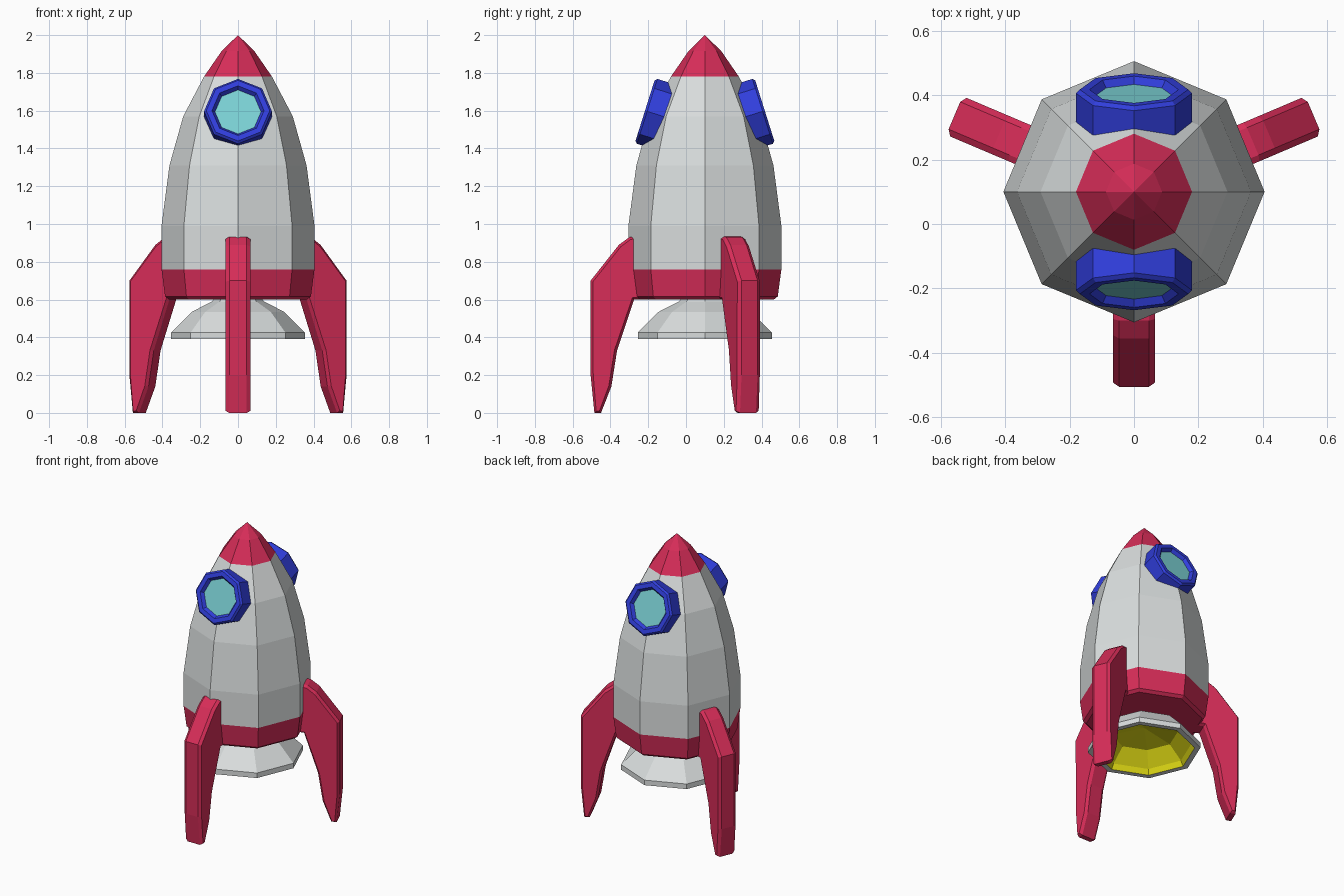
import bpy, bmesh, math
from mathutils import Matrix

if "Cube" in bpy.data.objects:
    bpy.data.objects.remove(bpy.data.objects["Cube"])

AXIS_Y = 0.10   # the rocket axis sits slightly behind the origin
SIDES = 8


def material(name, rgb):
    m = bpy.data.materials.new(name)
    m.diffuse_color = (*rgb, 1.0)
    m.use_nodes = True
    m.node_tree.nodes["Principled BSDF"].inputs["Base Color"].default_value = m.diffuse_color
    return m


RED = material("red", (0.68, 0.026, 0.098))
GREY = material("light grey", (0.70, 0.73, 0.73))
BLUE = material("blue", (0.030, 0.048, 0.716))
GLASS = material("pale cyan glass", (0.20, 0.645, 0.67))
YELLOW = material("yellow", (0.775, 0.73, 0.007))


def finish(bm, name, mats, matrix):
    bmesh.ops.recalc_face_normals(bm, faces=bm.faces)
    bm.transform(matrix)
    me = bpy.data.meshes.new(name)
    bm.to_mesh(me)
    bm.free()
    for m in mats:
        me.materials.append(m)
    ob = bpy.data.objects.new(name, me)
    bpy.context.collection.objects.link(ob)
    return ob


def lathe(name, profile, bands, mats, matrix):
    """Spin (radius, z) points into an octagonal shell; bands = material per segment."""
    bm = bmesh.new()
    rings = []
    for r, z in profile:
        if r == 0:
            rings.append([bm.verts.new((0, 0, z))] * SIDES)
        else:
            rings.append([bm.verts.new((r * math.cos(k * math.tau / SIDES),
                                        r * math.sin(k * math.tau / SIDES), z))
                          for k in range(SIDES)])
    for lo, hi, mat in zip(rings, rings[1:], bands):
        for k in range(SIDES):
            n = (k + 1) % SIDES
            corners = list(dict.fromkeys((lo[k], lo[n], hi[n], hi[k])))
            bm.faces.new(corners).material_index = mat
    return finish(bm, name, mats, matrix)


centre = Matrix.Translation((0, AXIS_Y, 0))

# Hull: red base band, grey body, red nose
lathe("hull",
      [(0, 0.60), (0.365, 0.60), (0.386, 0.617), (0.405, 0.76), (0.405, 0.99),
       (0.363, 1.31), (0.29, 1.57), (0.18, 1.78), (0.087, 1.915), (0, 2.0)],
      [0, 0, 0, 1, 1, 1, 1, 0, 0], [RED, GREY], centre)

# Engine nozzle: grey bell with a yellow inside
lathe("engine_nozzle",
      [(0.12, 0.61), (0.137, 0.59), (0.245, 0.535), (0.355, 0.425), (0.355, 0.39),
       (0.318, 0.39), (0.30, 0.425), (0.21, 0.51), (0, 0.55)],
      [0, 0, 0, 0, 0, 1, 1, 1], [GREY, YELLOW], centre)

# Portholes: blue tilted rings with recessed glass, front and back
for name, side in (("front_porthole", 1), ("back_porthole", -1)):
    place = (Matrix.Translation((0, AXIS_Y - side * 0.317, 1.60))
             @ Matrix.Rotation(side * math.radians(72.5), 4, 'X'))
    lathe(name,
          [(0, -0.16), (0.18, -0.16), (0.18, -0.012), (0.168, 0), (0.138, 0),
           (0.122, -0.022), (0, -0.022)],
          [0, 0, 0, 0, 0, 1], [BLUE, GLASS], place)

# Landing fins: chamfered slabs, (radius, z) outline
FIN = [(0.33, 0.94), (0.40, 0.93), (0.455, 0.89), (0.605, 0.70), (0.605, 0.20),
       (0.585, 0.0), (0.55, 0.0), (0.495, 0.14), (0.465, 0.33), (0.375, 0.60),
       (0.33, 0.60)]


def fin(name, degrees):
    bm = bmesh.new()
    left = [bm.verts.new((r, -0.046, z)) for r, z in FIN]
    right = [bm.verts.new((r, 0.046, z)) for r, z in FIN]
    caps = [bm.faces.new(left), bm.faces.new(right[::-1])]
    for i in range(len(FIN)):
        j = (i + 1) % len(FIN)
        bm.faces.new((left[j], left[i], right[i], right[j]))
    bmesh.ops.recalc_face_normals(bm, faces=bm.faces)
    bmesh.ops.inset_individual(bm, faces=caps, thickness=0.014, depth=0.019)
    return finish(bm, name, [RED],
                  centre @ Matrix.Rotation(math.radians(degrees), 4, 'Z'))


for name, angle in (("front_fin", -90), ("right_fin", 23), ("left_fin", 157)):
    fin(name, angle)
